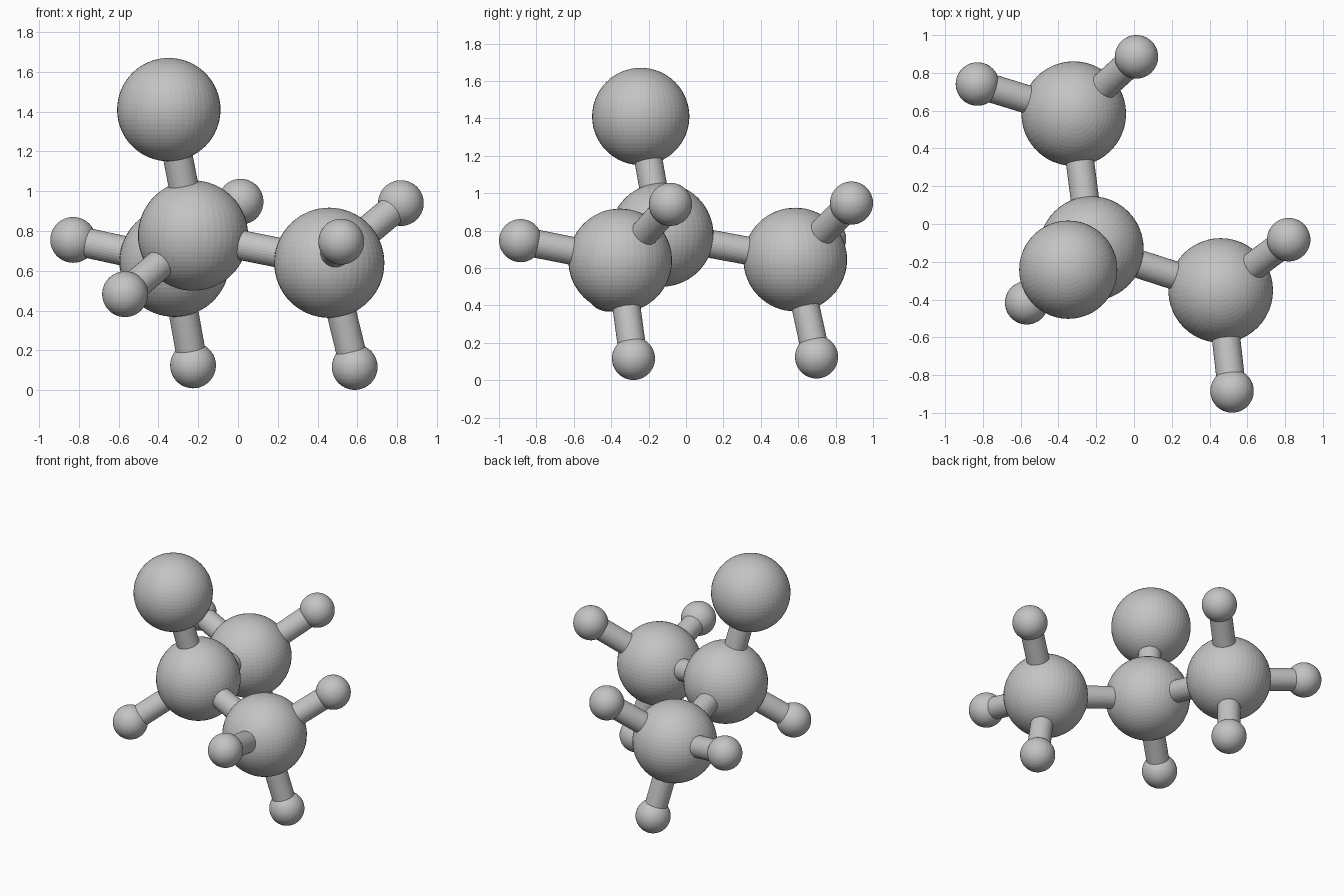
import bpy
import bmesh
from mathutils import Matrix, Vector

cube = bpy.data.objects.get("Cube")
if cube:
    bpy.data.objects.remove(cube, do_unlink=True)

# Single plain grey for the whole model
GREY = (0.55, 0.55, 0.55, 1)
grey = bpy.data.materials.new("plain_grey")
grey.use_nodes = True
grey.diffuse_color = GREY
grey.node_tree.nodes["Principled BSDF"].inputs["Base Color"].default_value = GREY

BIG, TOP, SMALL, ROD = 0.277, 0.26, 0.115, 0.075


def finish(name, bm, location, rotation=None):
    mesh = bpy.data.meshes.new(name)
    bm.to_mesh(mesh)
    bm.free()
    mesh.materials.append(grey)
    obj = bpy.data.objects.new(name, mesh)
    obj.location = location
    if rotation:
        obj.rotation_euler = rotation
    bpy.context.collection.objects.link(obj)


def ball(name, centre, radius):
    bm = bmesh.new()
    bmesh.ops.create_uvsphere(bm, u_segments=48, v_segments=32, radius=radius)
    finish(name, bm, centre)


def rod(name, start, end):
    a, b = Vector(start), Vector(end)
    bm = bmesh.new()
    bmesh.ops.create_cone(bm, cap_ends=True, segments=32, radius1=ROD,
                          radius2=ROD, depth=(b - a).length)
    finish(name, bm, (a + b) / 2, (b - a).to_track_quat("Z", "Y").to_euler())


# Large balls
hub = (-0.226, -0.13, 0.777)
side = (0.459, -0.352, 0.64)
back = (-0.319, 0.584, 0.645)
upper = (-0.348, -0.242, 1.41)
ball("hub_ball", hub, BIG)
ball("side_ball", side, BIG)
ball("back_ball", back, BIG)
ball("upper_ball", upper, TOP)

# Rods joining the large balls to the hub
for label, centre in (("side", side), ("back", back), ("upper", upper)):
    rod(label + "_rod", hub, centre)

# Small end balls, each on its own rod
ends = {
    "hub_front": (hub, (-0.568, -0.417, 0.482)),
    "side_outer": (side, (0.819, -0.083, 0.94)),
    "side_front": (side, (0.519, -0.884, 0.746)),
    "side_lower": (side, (0.587, -0.281, 0.116)),
    "back_outer": (back, (-0.829, 0.741, 0.755)),
    "back_inner": (back, (0.013, 0.885, 0.947)),
    "back_lower": (back, (-0.226, 0.698, 0.124)),
}
for label, (parent, centre) in ends.items():
    ball(label + "_end_ball", centre, SMALL)
    rod(label + "_end_rod", parent, centre)
